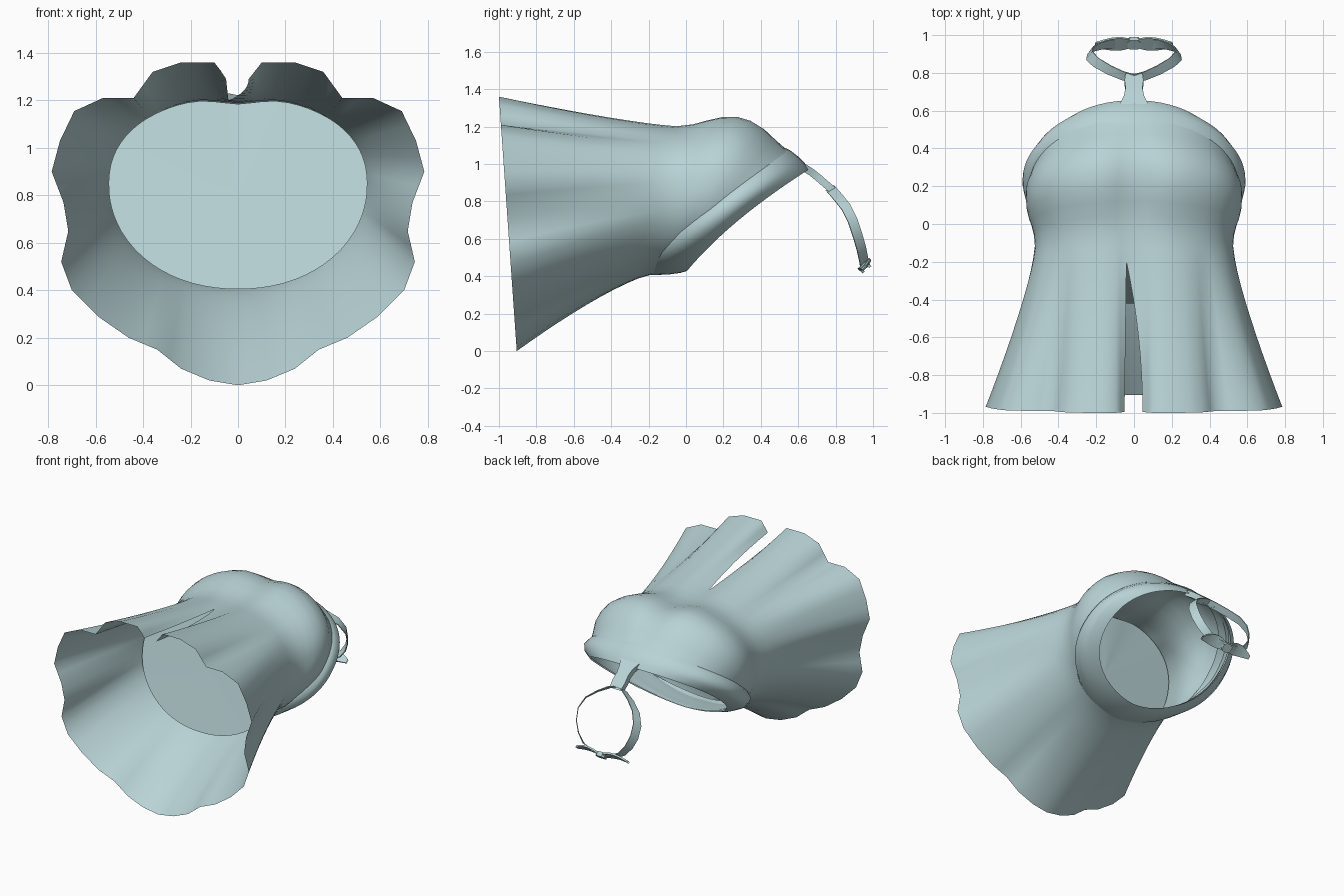
import bpy, bmesh, math
from mathutils import Vector

if "Cube" in bpy.data.objects:
    bpy.data.objects.remove(bpy.data.objects["Cube"])

cloth = bpy.data.materials.new("pale_blue_cloth")
cloth.diffuse_color = (0.48, 0.65, 0.67, 1)
cloth.use_nodes = True
cloth.node_tree.nodes["Principled BSDF"].inputs["Base Color"].default_value = cloth.diffuse_color


def make(name, grid, angle=60, close=False):
    """Skin a grid of points (rows of equal length) into one smooth sheet."""
    bm = bmesh.new()
    rows = [[bm.verts.new(p) for p in row] for row in grid]
    for r0, r1 in zip(rows, rows[1:]):
        n = len(r0)
        for i in range(n if close else n - 1):
            j = (i + 1) % n
            bm.faces.new((r0[i], r0[j], r1[j], r1[i]))
    bmesh.ops.remove_doubles(bm, verts=bm.verts, dist=0.0005)
    bmesh.ops.recalc_face_normals(bm, faces=bm.faces)
    me = bpy.data.meshes.new(name)
    bm.to_mesh(me)
    bm.free()
    me.materials.append(cloth)
    ob = bpy.data.objects.new(name, me)
    bpy.context.collection.objects.link(ob)
    bpy.ops.object.select_all(action='DESELECT')
    bpy.context.view_layer.objects.active = ob
    ob.select_set(True)
    bpy.ops.object.shade_smooth_by_angle(angle=math.radians(angle))
    return ob


def lerp(a, b, t):
    return a + (b - a) * t


# Wavy hem outline of one half, from the slit round to the bottom (x, z)
HEM = [(.045, 1.29), (.10, 1.36), (.24, 1.36), (.36, 1.32), (.44, 1.21), (.57, 1.21),
       (.69, 1.155), (.75, 1.03), (.785, .9), (.735, .77), (.715, .65), (.745, .52),
       (.70, .40), (.59, .29), (.46, .20), (.34, .15), (.24, .07), (.12, .02), (0, 0)]
hem = []
for (x0, z0), (x1, z1) in zip(HEM, HEM[1:]):
    for k in range(2):
        hem.append((lerp(x0, x1, k / 2), lerp(z0, z1, k / 2)))
hem.append(HEM[-1])
angles = [math.atan2(x, z - .75) for x, z in hem]
angles[0] = 0.0


def ring_point(a, ring):
    """Point on a tilted oval: y top, z top, y bottom, z bottom, half width, dip, sag."""
    yt, zt, yb, zb, hw, dip, sag = ring
    zc = lerp(zb, zt, .54)
    c, s = math.cos(a), max(0, math.sin(a))
    x = hw * s ** (.94 if c > 0 else .94 + 4 * min(sag, .05))
    z = zc + ((zt - zc) * c ** .87 if c > 0 else (zc - zb) * c)
    t = (zt - z) / (zt - zb)
    y = lerp(yt, yb, t) - sag * 4 * t * (1 - t)
    if c > 0:
        z -= dip * math.exp(-(x / .12) ** 2)
    return Vector((x, y, z))


def full(half):
    """Mirror a half ring (top to bottom) into a whole one."""
    return half + [Vector((-p.x, p.y, p.z)) for p in reversed(half[:-1])]


# Flared skirt with front slit, running on into the gathered bust
WAIST = (-.05, 1.22, -.2, .405, .525, .03, 0)
BUST = [(.04, 1.232, -.17, .41, .53, .04, 0), (.12, 1.255, -.14, .415, .542, .05, .005),
        (.20, 1.272, -.12, .418, .558, .05, .01), (.28, 1.272, -.09, .422, .57, .05, .015),
        (.35, 1.25, -.06, .425, .572, .04, .02), (.42, 1.205, -.04, .428, .57, .03, .03),
        (.48, 1.145, -.02, .43, .555, .02, .04), (.54, 1.085, -.01, .43, .54, .01, .045),
        (.61, 1.03, 0, .43, .515, 0, .05), (.65, .98, 0, .43, .485, 0, .05)]
grid = []
for u in [0, .1, .21, .32, .42, .53, .63, .74, .84, .92, 1]:
    f = (1 - u) ** 1.25
    half = []
    for (hx, hz), a in zip(hem, angles):
        w = ring_point(a, WAIST)
        hy = -1 + .095 * (1.36 - hz) / 1.36
        half.append(Vector((lerp(w.x, hx, f), lerp(hy, w.y, u), lerp(w.z, hz, f))))
    row = full(half)
    k = u / .84
    row[0].x = .045 - .085 * k * k if k <= 1 else 0
    row[-1].x = -.05 + .01 * k if k <= 1 else 0
    grid.append(row)
for ring in BUST:
    grid.append(full([ring_point(a, ring) for a in angles]))
make("dress_body", grid)

# Wide trim band around the tilted back opening
BAND = [(.52, 1.09, -.22, .412, .525, 0, .06), (.555, 1.075, -.18, .406, .573, 0, .06),
        (.60, 1.04, -.09, .41, .59, 0, .06), (.635, 1.005, -.03, .418, .555, 0, .06),
        (.655, .97, .005, .428, .49, 0, .05)]
make("opening_band", [full([ring_point(a, r) for a in angles]) for r in BAND])

# Inner panel closing the waist, its lower edge set forward
rows = []
for k in range(9):
    r = 1 - k / 8
    rows.append([Vector((0, -.31, .80)).lerp(p, r) for p in
                 full([ring_point(a, (-.2, 1.215, -.42, .405, .545, .03, 0)) for a in angles])])
make("waist_panel", rows)


def ribbon(name, path, across, thick):
    """Thin closed strap: path points, list of half-width vectors, thickness."""
    pts = [Vector(p) for p in path]
    rows = []
    for i, p in enumerate(pts):
        t = (pts[min(i + 1, len(pts) - 1)] - pts[max(i - 1, 0)]).normalized()
        w = Vector(across[i])
        n = t.cross(w).normalized() * thick
        rows.append([p + w + n, p - w + n, p - w - n, p + w - n])
    return make(name, rows, 40, True)


# Gathered tab joining the neckline to the neck strap
tab = [(0, .625, .985), (0, .67, .957), (0, .71, .925), (0, .75, .89), (0, .785, .86)]
ribbon("neck_tab", tab, [(w, 0, 0) for w in (.075, .053, .045, .05, .045)], .02)

# Neck strap loop and bow wings on both sides
STRAP = [(0, .77, .872), (.06, .785, .855), (.13, .815, .82), (.20, .855, .77),
         (.235, .89, .70), (.23, .917, .62), (.20, .937, .55), (.15, .95, .49),
         (.07, .955, .455), (0, .957, .45)]
for side, sx in (("right", 1), ("left", -1)):
    path = [(x * sx, y, z) for x, y, z in STRAP]
    across = [(-sx * .016 * math.sin(math.pi * k / 9), .022, .014) for k in range(10)]
    ribbon("neck_strap_" + side, path, across, .003)
    wing, width = [], []
    for k in range(8):
        t = k / 7
        wing.append((sx * .205 * t, .957 - .008 * t, .445 + .02 * math.sin(t * 3)))
        w = .012 + .026 * math.sin(math.pi * t ** .8)
        width.append((0, w * .85, w * .75))
    ribbon("bow_wing_" + side, wing, width, .006)

# Bow knot
knot = [(-.035, .957, .447), (-.02, .957, .447), (.02, .957, .447), (.035, .957, .447)]
ribbon("bow_knot", knot, [(0, w, w * .8) for w in (.012, .024, .024, .012)], .016)
